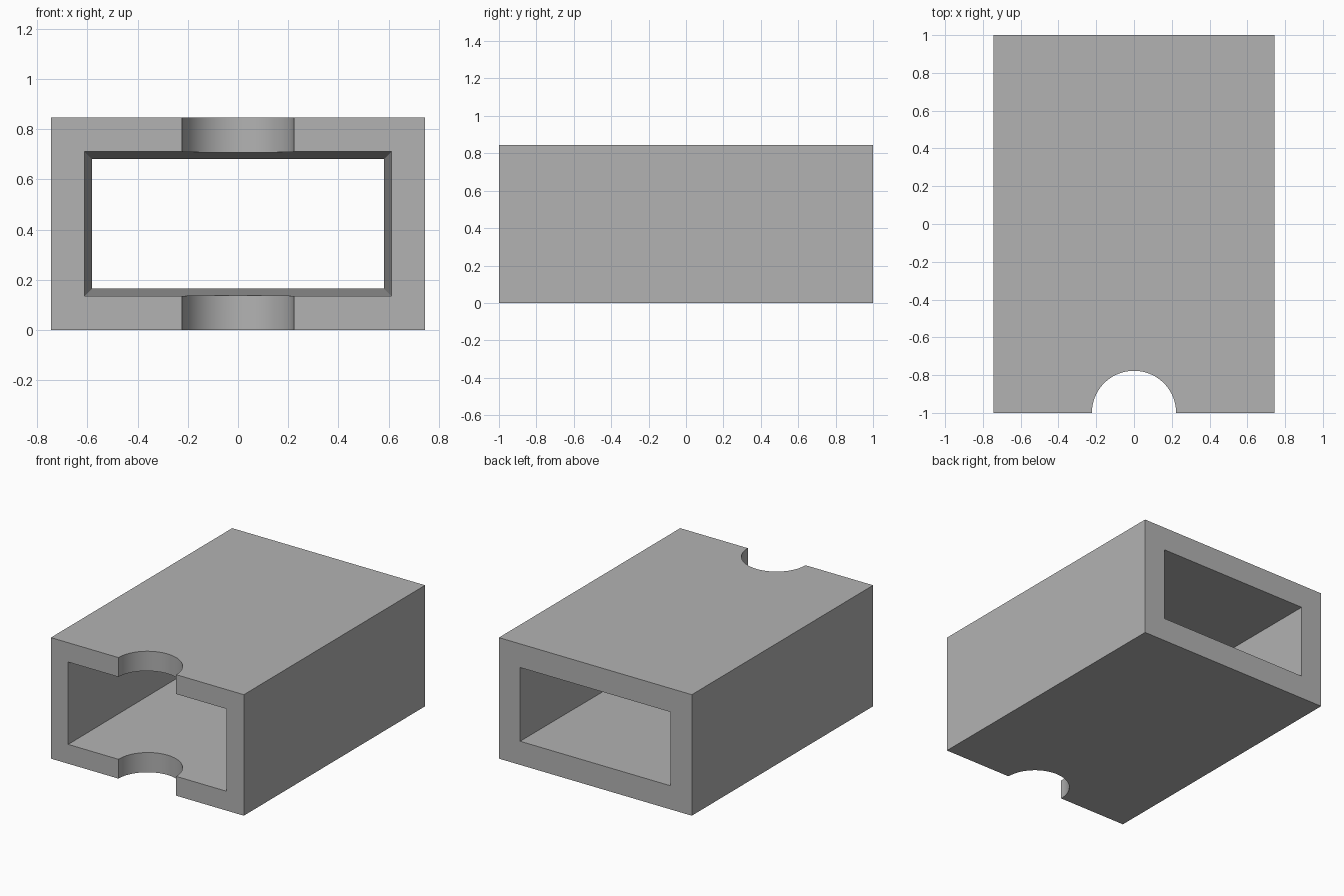
import bpy
import bmesh

cube = bpy.data.objects.get("Cube")
if cube:
    bpy.data.objects.remove(cube, do_unlink=True)

HALF_W, HALF_L, HEIGHT = 0.745, 1.0, 0.845
MID = HEIGHT / 2
NOTCH_RADIUS = 0.223

grey = bpy.data.materials.new("plain grey")
grey.use_nodes = True
colour = (0.45, 0.45, 0.45, 1)
grey.diffuse_color = colour
grey.node_tree.nodes["Principled BSDF"].inputs["Base Color"].default_value = colour


def make_object(name, bm):
    bmesh.ops.recalc_face_normals(bm, faces=bm.faces)
    mesh = bpy.data.meshes.new(name)
    bm.to_mesh(mesh)
    bm.free()
    mesh.materials.append(grey)
    obj = bpy.data.objects.new(name, mesh)
    bpy.context.collection.objects.link(obj)
    return obj


def tapered_box(name, half_length, front, back):
    """Box along y; front and back are (half width, half height)."""
    bm = bmesh.new()
    bmesh.ops.create_cube(bm, size=2)
    for v in bm.verts:
        w, h = front if v.co.y < 0 else back
        v.co = (v.co.x * w, v.co.y * half_length, MID + v.co.z * h)
    return make_object(name, bm)


# Outer block
sleeve = tapered_box("sleeve", HALF_L, (HALF_W, MID), (HALF_W, MID))

# Through opening, narrowing slightly to the back (runs past both ends)
opening = tapered_box("opening_cutter", HALF_L * 1.1, (0.6125, 0.2890), (0.5795, 0.2560))

# Round thumb notch through the top and bottom walls at the front
bm = bmesh.new()
bmesh.ops.create_cone(bm, cap_ends=True, segments=96, radius1=NOTCH_RADIUS,
                      radius2=NOTCH_RADIUS, depth=HEIGHT * 1.5)
bmesh.ops.translate(bm, verts=bm.verts, vec=(0, -HALF_L, MID))
notch = make_object("thumb_notch_cutter", bm)

# Cut, then discard the cutters
bpy.context.view_layer.objects.active = sleeve
sleeve.select_set(True)
for cutter in (opening, notch):
    cutter.hide_render = True
    mod = sleeve.modifiers.new(cutter.name, "BOOLEAN")
    mod.operation = "DIFFERENCE"
    mod.solver = "EXACT"
    mod.object = cutter
    bpy.ops.object.modifier_apply(modifier=mod.name)
    bpy.data.objects.remove(cutter, do_unlink=True)

bpy.ops.object.shade_smooth_by_angle()
